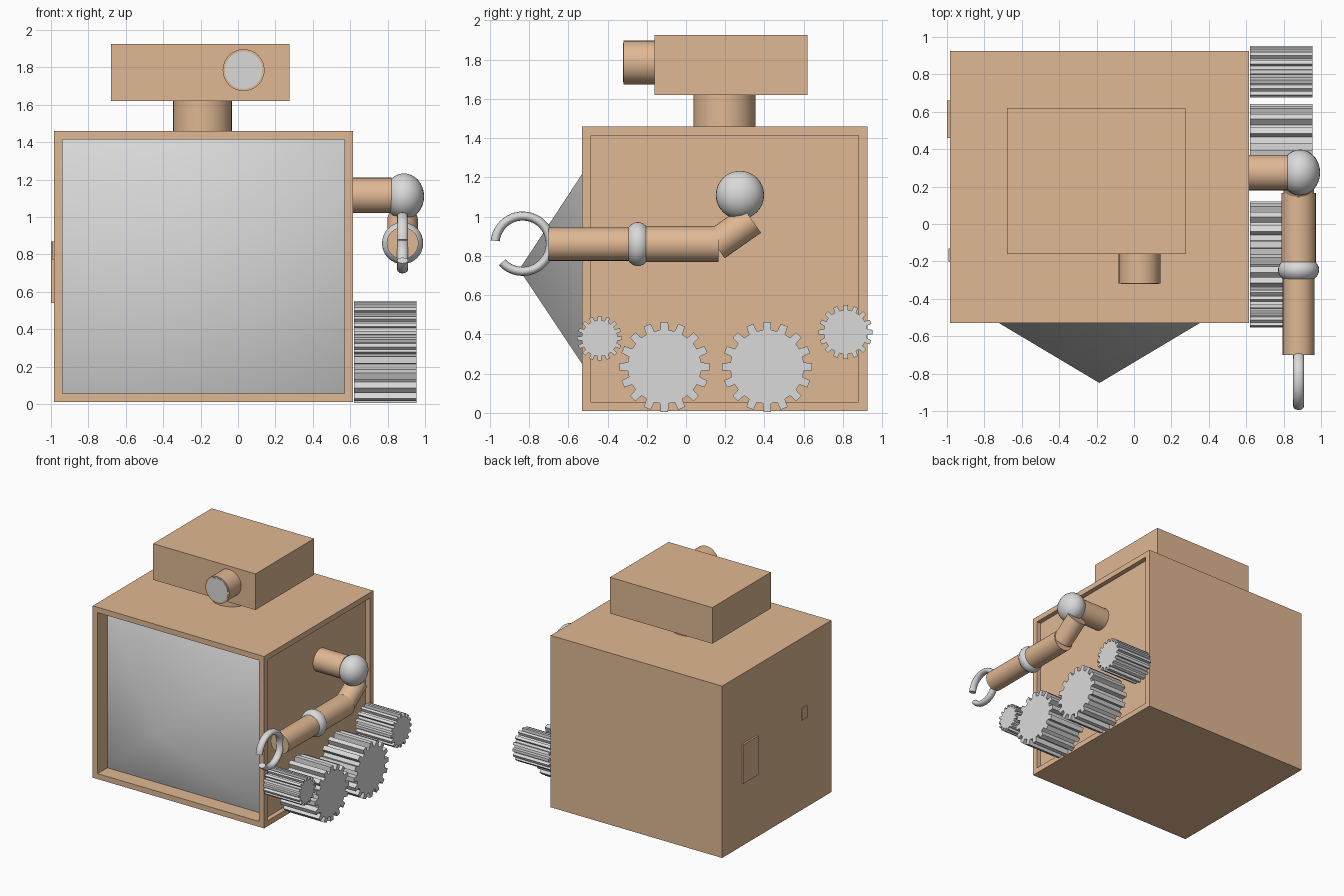
import bpy, bmesh, math
from mathutils import Vector, Matrix

if "Cube" in bpy.data.objects:
    bpy.data.objects.remove(bpy.data.objects["Cube"])


def material(name, rgb):
    m = bpy.data.materials.new(name)
    m.diffuse_color = (*rgb, 1)
    m.use_nodes = True
    m.node_tree.nodes["Principled BSDF"].inputs["Base Color"].default_value = m.diffuse_color
    return m


TAN = material("warm_tan", (0.745, 0.479, 0.292))
GREY = material("light_grey", (0.70, 0.70, 0.70))


def finish(name, bm, mats, smooth=None):
    bmesh.ops.recalc_face_normals(bm, faces=bm.faces[:])
    me = bpy.data.meshes.new(name)
    bm.to_mesh(me)
    bm.free()
    for m in mats:
        me.materials.append(m)
    ob = bpy.data.objects.new(name, me)
    bpy.context.collection.objects.link(ob)
    if smooth:
        bpy.ops.object.select_all(action='DESELECT')
        ob.select_set(True)
        bpy.context.view_layer.objects.active = ob
        bpy.ops.object.shade_smooth_by_angle(angle=math.radians(smooth))
    return ob


def box_bm(lo, hi):
    bm = bmesh.new()
    lo, hi = Vector(lo), Vector(hi)
    bmesh.ops.create_cube(bm, size=1)
    for v in bm.verts:
        v.co = Vector([(lo[i] + hi[i]) / 2 + v.co[i] * (hi[i] - lo[i]) for i in range(3)])
    return bm


def rod(name, a, b, r, mat=TAN):
    a, b = Vector(a), Vector(b)
    d = b - a
    mtx = Matrix.Translation((a + b) / 2) @ d.to_track_quat('Z', 'Y').to_matrix().to_4x4()
    bm = bmesh.new()
    bmesh.ops.create_cone(bm, cap_ends=True, segments=32, radius1=r, radius2=r,
                          depth=d.length, matrix=mtx)
    return finish(name, bm, [mat], 40)


def ball(name, c, radii):
    bm = bmesh.new()
    bmesh.ops.create_uvsphere(bm, u_segments=32, v_segments=16, radius=1,
                              matrix=Matrix.Translation(c) @ Matrix.Diagonal((*radii, 1)))
    return finish(name, bm, [GREY], 60)


def gear(name, y, z, tip, root, teeth=16, x0=0.62, x1=0.955):
    bm = bmesh.new()
    ring = []
    step = 2 * math.pi / teeth
    for i in range(teeth):
        for f, r in ((-0.29, root), (-0.21, tip), (0.21, tip), (0.29, root)):
            a = (i + f) * step
            ring.append(bm.verts.new((x0, y + r * math.cos(a), z + r * math.sin(a))))
    face = bm.faces.new(ring)
    ext = bmesh.ops.extrude_face_region(bm, geom=[face], use_keep_orig=True)
    for v in ext["geom"]:
        if isinstance(v, bmesh.types.BMVert):
            v.co.x = x1
    return finish(name, bm, [GREY])


# Box body with recessed front and right panels; the front panel is a pyramid
bm = box_bm((-0.985, -0.53, 0.01), (0.615, 0.925, 1.46))


def recess(direction, depth):
    bm.normal_update()
    d = Vector(direction)
    face = max(bm.faces, key=lambda f: f.normal.dot(d) * f.calc_area())
    bmesh.ops.inset_region(bm, faces=[face], thickness=0.046, use_even_offset=True)
    ext = bmesh.ops.extrude_discrete_faces(bm, faces=[face])["faces"][0]
    bmesh.ops.translate(bm, verts=ext.verts[:], vec=-d * depth)
    return ext


recess((1, 0, 0), 0.04)
panel = recess((0, -1, 0), 0.13)
poke = bmesh.ops.poke(bm, faces=[panel])
poke["verts"][0].co = (-0.185, -0.85, 0.73)
for f in poke["faces"]:
    f.material_index = 1
finish("body", bm, [TAN, GREY], 50)

# Small plates on the left wall
finish("left_plate_back", box_bm((-1.0, 0.46, 0.54), (-0.985, 0.66, 0.87)), [TAN])
finish("left_plate_front", box_bm((-0.993, -0.2, 0.77), (-0.985, -0.13, 0.87)), [TAN])

# Neck, head and eye
rod("neck", (-0.19, 0.195, 1.45), (-0.19, 0.195, 1.63), 0.158)
finish("head", box_bm((-0.68, -0.16, 1.62), (0.275, 0.62, 1.925)), [TAN])
rod("eye_tube", (0.03, -0.15, 1.785), (0.03, -0.318, 1.785), 0.112)
rod("eye_lens", (0.03, -0.312, 1.785), (0.03, -0.321, 1.785), 0.1, GREY)

# Arm
X = 0.88
rod("shoulder", (0.57, 0.275, 1.115), (0.82, 0.275, 1.115), 0.095)
ball("shoulder_ball", (0.888, 0.275, 1.11), (0.107, 0.123, 0.123))
rod("upper_arm", (X, 0.335, 0.985), (X, 0.15, 0.855), 0.082)
rod("forearm_rear", (X, 0.165, 0.86), (X, -0.22, 0.86), 0.092)
ball("elbow_ball", (X, -0.245, 0.86), (0.11, 0.075, 0.112))
rod("forearm_front", (X, -0.24, 0.86), (X, -0.7, 0.86), 0.085)

# Open ring claw swept along an arc
bm = bmesh.new()
N, M = 40, 12
rings = []
for i in range(N + 1):
    a = math.radians(-138 + 312 * i / N)
    ring = []
    for j in range(M):
        t = 2 * math.pi * j / M
        r = 0.141 + 0.023 * math.cos(t)
        ring.append(bm.verts.new((X + 0.03 * math.sin(t), -0.832 + r * math.cos(a),
                                  0.862 + r * math.sin(a))))
    rings.append(ring)
for p, q in zip(rings, rings[1:]):
    for j in range(M):
        k = (j + 1) % M
        bm.faces.new((p[j], p[k], q[k], q[j]))
bm.faces.new(rings[0])
bm.faces.new(rings[-1])
finish("claw", bm, [GREY], 50)

# Gears along the right side
gear("small_gear_front", -0.44, 0.38, 0.115, 0.092)
gear("large_gear_front", -0.11, 0.235, 0.23, 0.188)
gear("large_gear_rear", 0.413, 0.235, 0.23, 0.188)
gear("small_gear_rear", 0.813, 0.412, 0.138, 0.112)
